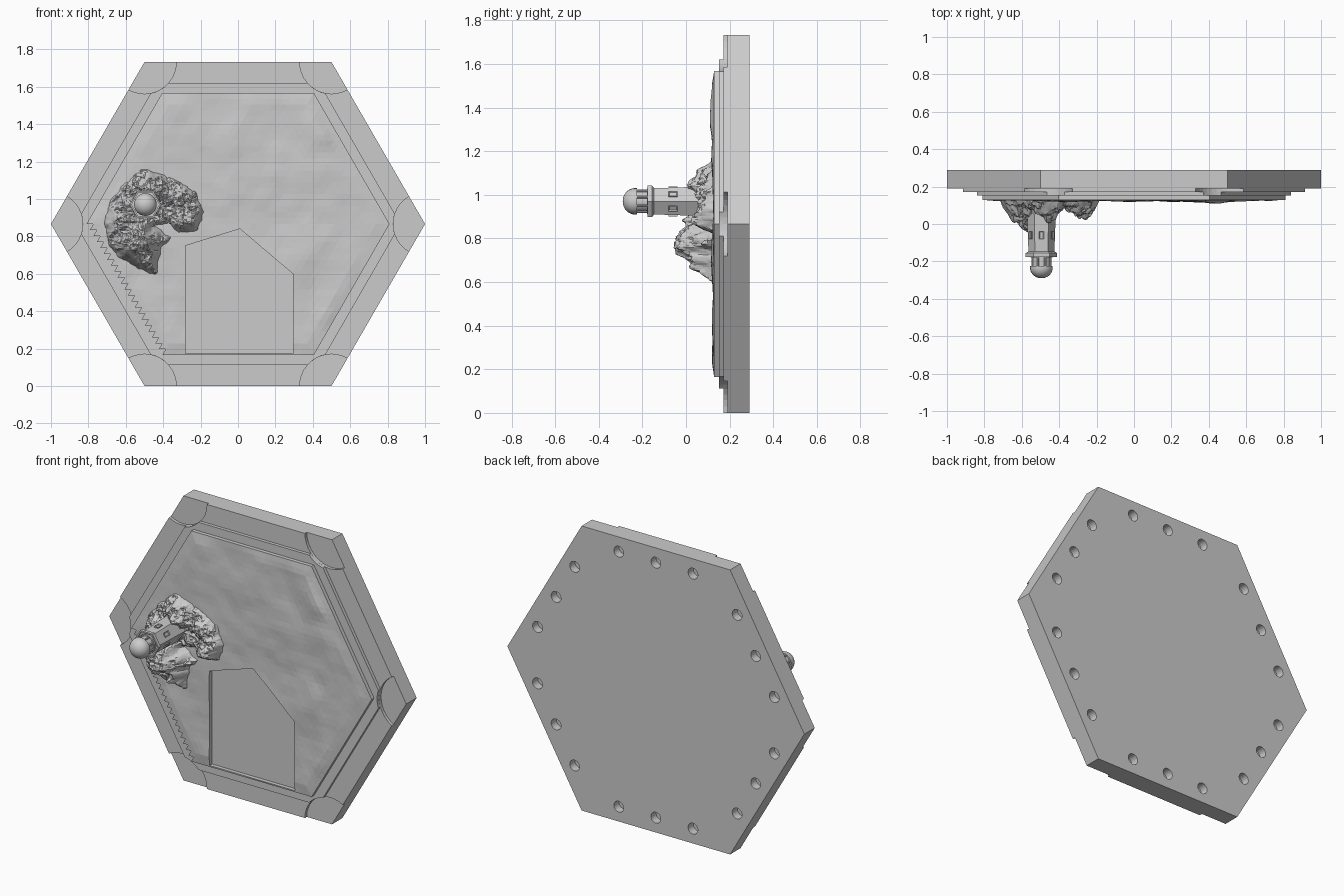
import bpy, bmesh
from math import sin, cos, pi, radians, asin, exp, degrees
from mathutils import Vector, Matrix, noise

if "Cube" in bpy.data.objects:
    bpy.data.objects.remove(bpy.data.objects["Cube"])

CZ = 0.866          # height of the tile centre
TX, TZ = -0.495, 0.97   # tower axis


def finish(name, bm, recalc=True):
    if recalc:
        bmesh.ops.recalc_face_normals(bm, faces=bm.faces)
    me = bpy.data.meshes.new(name)
    bm.to_mesh(me)
    bm.free()
    ob = bpy.data.objects.new(name, me)
    bpy.context.collection.objects.link(ob)
    return ob


def prism(name, pts, y0, y1):
    bm = bmesh.new()
    f = bm.faces.new([bm.verts.new((x, y0, z)) for x, z in pts])
    r = bmesh.ops.extrude_face_region(bm, geom=[f])
    for v in r['geom']:
        if isinstance(v, bmesh.types.BMVert):
            v.co.y = y1
    bm.faces.ensure_lookup_table()
    return finish(name, bm)


def lathe(name, prof, sides, smooth=False):
    """Closed solid turned about the tower axis from (radius, y) points."""
    bm = bmesh.new()
    rings = [[bm.verts.new((TX + r * cos(2 * pi * i / sides), y, TZ + r * sin(2 * pi * i / sides)))
              for i in range(sides)] for r, y in prof]
    for a, b in zip(rings, rings[1:]):
        for i in range(sides):
            j = (i + 1) % sides
            bm.faces.new((a[i], a[j], b[j], b[i]))
    bm.faces.new(rings[0])
    bm.faces.new(rings[-1])
    ob = finish(name, bm)
    if smooth:
        bpy.context.view_layer.objects.active = ob
        ob.select_set(True)
        bpy.ops.object.shade_smooth_by_angle(angle=radians(35))
        ob.select_set(False)
    return ob


def cut(ob, cutter):
    m = ob.modifiers.new("cut", 'BOOLEAN')
    m.object, m.operation, m.solver = cutter, 'DIFFERENCE', 'EXACT'
    bpy.context.view_layer.objects.active = ob
    bpy.ops.object.modifier_apply(modifier=m.name)
    bpy.data.objects.remove(cutter)


def hexagon(r):
    return [(r * cos(k * pi / 3), CZ + r * sin(k * pi / 3)) for k in range(6)]


def notched(r, cr=0.17):
    """Hexagon of radius r with round bites centred on the outer tile corners."""
    half = pi / 3 - asin((1 - r) * 0.866 / cr)
    pts = []
    for k in range(6):
        a = k * pi / 3
        for i in range(13):
            t = a + pi + half - 2 * half * i / 12
            pts.append((cos(a) + cr * cos(t), CZ + sin(a) + cr * sin(t)))
    return pts


# Base slab with three round sockets per side in the back
slab = prism("base_slab", hexagon(1.0), 0.19, 0.29)
bm = bmesh.new()
for k in range(6):
    a = radians(30 + 60 * k)
    for s in (-0.25, 0, 0.25):
        x, z = 0.776 * cos(a) - s * sin(a), 0.776 * sin(a) + s * cos(a)
        bmesh.ops.create_cone(bm, cap_ends=True, segments=24, radius1=0.033, radius2=0.033, depth=0.1,
                              matrix=Matrix.Translation((x, 0.29, CZ + z)) @ Matrix.Rotation(pi / 2, 4, 'X'))
holes = finish("socket_cutter", bm)
holes.hide_render = True
cut(slab, holes)

# Stepped border plates
prism("outer_border", notched(1.0), 0.172, 0.191)
prism("inner_border", notched(0.87), 0.152, 0.173)


# Gently rolling ground on a triangular lattice
def ground_y(x, z):
    edge = max(max(abs(x * cos(radians(t)) + (z - CZ) * sin(radians(t))) for t in (30, 90, 150)), 0)
    fade = min(1, max(0, (0.7015 - edge) / 0.06))
    h = 0.005 + 0.011 * noise.noise((x * 4, z * 4, 3)) + 0.004 * noise.noise((x * 11, z * 11, 7))
    for px, pz, ph, w in ((0.43, 1.36, 0.016, 0.1), (0.0, 1.33, 0.006, 0.12),
                          (0.5, 0.36, 0.012, 0.07), (0.45, 1.17, 0.007, 0.08)):
        h += ph * exp(-((x - px) ** 2 + (z - pz) ** 2) / (w * w))
    return 0.129 - max(h, -0.002) * fade


bm = bmesh.new()
N, R = 22, 0.81
grid = {}
for i in range(-N, N + 1):
    for j in range(-N, N + 1):
        if abs(i + j) <= N:
            x, z = R / N * (i + j / 2), CZ + R / N * j * 0.8660254
            grid[i, j] = bm.verts.new((x, ground_y(x, z), z))
for i, j in list(grid):
    for tri in (((i, j), (i + 1, j), (i, j + 1)), ((i + 1, j), (i + 1, j + 1), (i, j + 1))):
        if all(t in grid for t in tri):
            bm.faces.new([grid[t] for t in tri])
rim = [e for e in bm.edges if e.is_boundary]
r = bmesh.ops.extrude_edge_only(bm, edges=rim)
for v in r['geom']:
    if isinstance(v, bmesh.types.BMVert):
        v.co.y = 0.155
bmesh.ops.holes_fill(bm, edges=[e for e in bm.edges if e.is_boundary], sides=0)
ground = finish("ground", bm)

# House-shaped pocket cut through the ground
pocket = prism("pocket_cutter", [(-0.28, 0.173), (0.293, 0.173), (0.293, 0.6), (0.01, 0.84), (-0.28, 0.75)], 0.0, 0.2)
pocket.hide_render = True
cut(ground, pocket)

# Craggy crescent of rock around the tower
outline = [Vector(p) for p in (
    (-0.71, 0.87), (-0.69, 0.98), (-0.62, 1.06), (-0.52, 1.16), (-0.36, 1.12), (-0.23, 1.04), (-0.19, 0.93),
    (-0.21, 0.83), (-0.32, 0.82), (-0.36, 0.87), (-0.45, 0.86), (-0.36, 0.79), (-0.42, 0.72), (-0.44, 0.60),
    (-0.53, 0.63), (-0.63, 0.68), (-0.70, 0.77))]
peaks = [(-0.54, 0.775, 0.225, 1.3), (-0.47, 0.69, 0.13, 1.2), (-0.61, 0.88, 0.15, 1.0), (-0.27, 0.89, 0.13, 1.1),
         (-0.31, 1.0, 0.10, 0.9), (-0.46, 1.05, 0.125, 1.0), (-0.53, 0.96, 0.09, 0.4), (-0.41, 0.75, 0.11, 1.2)]


def signed_edge(p):
    d, inside = 9.0, False
    for a, b in zip(outline, outline[1:] + outline[:1]):
        e = b - a
        t = max(0, min(1, (p - a).dot(e) / e.dot(e)))
        d = min(d, (p - a - e * t).length)
        if (a.y > p.y) != (b.y > p.y) and p.x < a.x + (p.y - a.y) / e.y * e.x:
            inside = not inside
    return d if inside else -d


bm = bmesh.new()
cells = {}
S = 0.008
for i in range(72):
    for j in range(76):
        p = Vector((-0.74 + S * i, 0.575 + S * j))
        q = Vector((p.x, p.y, 0))
        d = signed_edge(p) + 0.012 * noise.noise(q * 22)
        if d < -0.014:
            continue
        h = max(H - s * ((p - Vector((x, z))).length ** 2 + 0.0004) ** 0.5 for x, z, H, s in peaks)
        h = max(h, 0.02) + 0.03 * noise.noise(q * 16) + 0.022 * noise.noise(q * 38) + 0.012 * noise.noise(q * 80)
        h = min(h, 2.2 * d + 0.005) if d > 0 else d
        jit = noise.noise_vector(q * 60) * 0.004
        cells[i, j] = bm.verts.new((p.x + jit.x, 0.128 - h, p.y + jit.y))
for i, j in cells:
    quad = [(i, j), (i + 1, j), (i + 1, j + 1), (i, j + 1)]
    if all(c in cells for c in quad):
        bm.faces.new([cells[c] for c in quad])
bmesh.ops.triangulate(bm, faces=bm.faces)
finish("rock", bm, recalc=False)

# Six-sided tower and its gallery with a raised parapet
lathe("tower", [(0.08, 0.14), (0.069, -0.155)], 6)
lathe("gallery", [(0.068, -0.145), (0.084, -0.156), (0.084, -0.176), (0.074, -0.176), (0.074, -0.166)], 6)

# Framed windows, staggered on neighbouring faces
bm = bmesh.new()
for k in range(6):
    a = radians(30 + 60 * k)
    n, t = Vector((cos(a), 0, sin(a))), Vector((-sin(a), 0, cos(a)))
    for y in (0.075, -0.06):
        ap = (0.08 - 0.011 * (0.14 - y) / 0.295) * 0.866
        M = Matrix((t * 0.026, Vector((0, 0.042, 0)), n * 0.014)).transposed().to_4x4()
        M.translation = Vector((TX, y, TZ)) + n * (ap - 0.001)
        vs = bmesh.ops.create_cube(bm, size=1, matrix=M)['verts']
        faces = {f for v in vs for f in v.link_faces}
        front = max(faces, key=lambda f: f.calc_center_median().dot(n))
        bmesh.ops.inset_individual(bm, faces=[front], thickness=0.006)
        for v in front.verts:
            v.co -= n * 0.005
finish("windows", bm)

# Lantern room, its posts and the dome
lathe("lantern_room", [(0.058, -0.16), (0.058, -0.178), (0.05, -0.178), (0.05, -0.232)], 24, True)
bm = bmesh.new()
for k in range(8):
    a = k * pi / 4 + pi / 8
    bmesh.ops.create_cone(bm, cap_ends=True, segments=8, radius1=0.006, radius2=0.006, depth=0.06,
                          matrix=Matrix.Translation((TX + 0.052 * cos(a), -0.203, TZ + 0.052 * sin(a)))
                          @ Matrix.Rotation(pi / 2, 4, 'X'))
finish("lantern_posts", bm)
dome = [(0.05, -0.225), (0.06, -0.225)]
dome += [(0.06 * cos(radians(t)) + 0.0005, -0.234 - 0.056 * sin(radians(t))) for t in range(0, 91, 10)]
lathe("dome", dome, 24, True)
